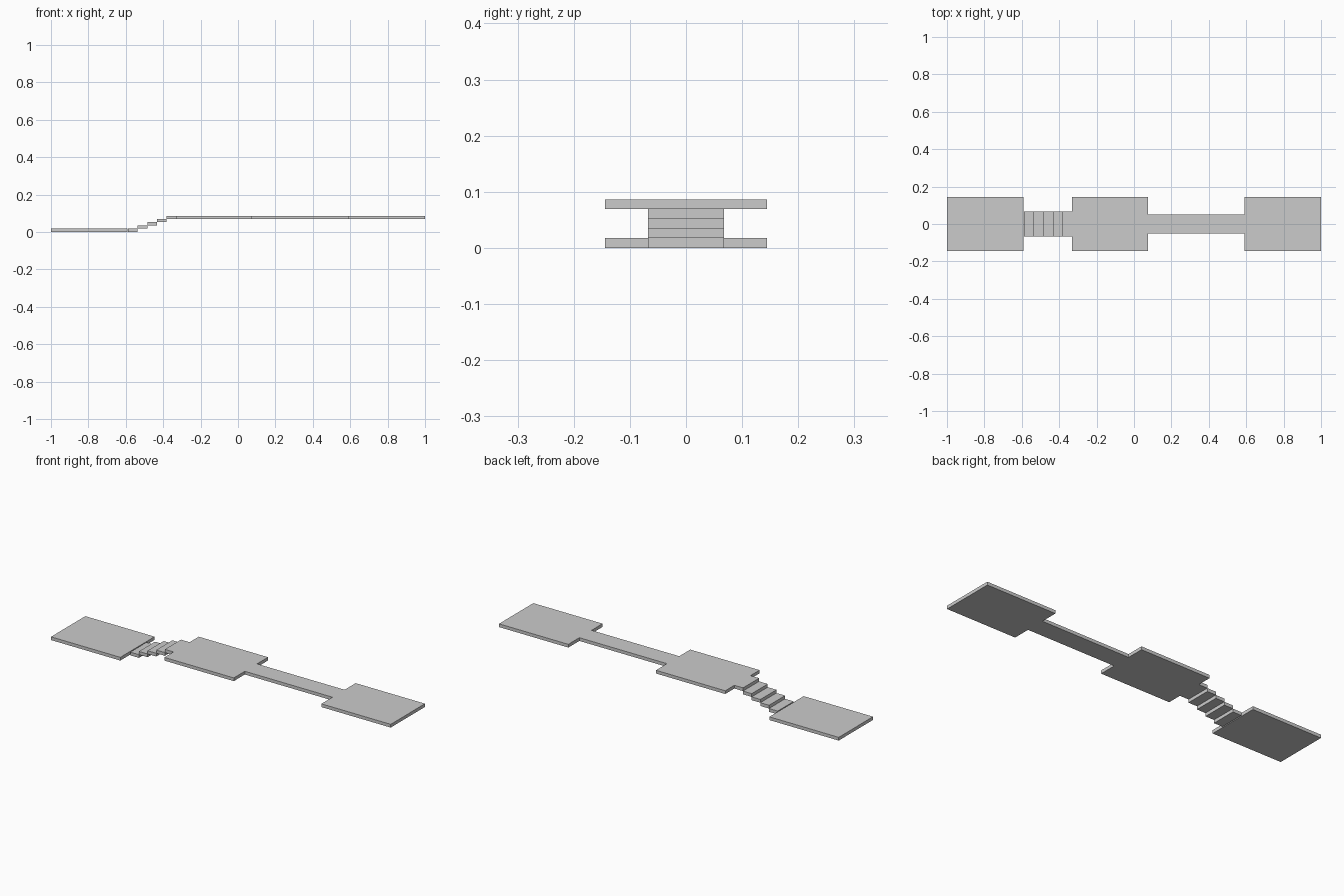
import bpy
import bmesh

cube = bpy.data.objects.get("Cube")
if cube:
    bpy.data.objects.remove(cube, do_unlink=True)

grey = bpy.data.materials.new("plain grey")
grey.use_nodes = True
colour = (0.6, 0.6, 0.6, 1)
grey.diffuse_color = colour
grey.node_tree.nodes["Principled BSDF"].inputs["Base Color"].default_value = colour

THICK = 0.0173
STEPS = 5
RISE = THICK * (STEPS - 1)


def slab(name, x0, x1, width, z):
    """Flat box from x0 to x1, centred on y, with its underside at z."""
    bm = bmesh.new()
    bmesh.ops.create_cube(bm, size=1)
    bmesh.ops.scale(bm, vec=(x1 - x0, width, THICK), verts=bm.verts)
    bmesh.ops.translate(bm, vec=((x0 + x1) / 2, 0, z + THICK / 2), verts=bm.verts)
    mesh = bpy.data.meshes.new(name)
    bm.to_mesh(mesh)
    bm.free()
    mesh.materials.append(grey)
    bpy.context.collection.objects.link(bpy.data.objects.new(name, mesh))


# Floor plates
slab("lower_platform", -1, -0.592, 0.288, 0)
slab("middle_platform", -0.332, 0.076, 0.288, RISE)
slab("end_platform", 0.592, 1, 0.288, RISE)

# Narrow walkway between the raised platforms
slab("walkway", 0.076, 0.592, 0.103, RISE)

# Stairs, each tread one thickness above the last
start, tread = -0.587, 0.051
for i in range(STEPS):
    x = start + i * tread
    slab(f"stair_step_{i + 1}", x, x + tread, 0.135, i * THICK)
